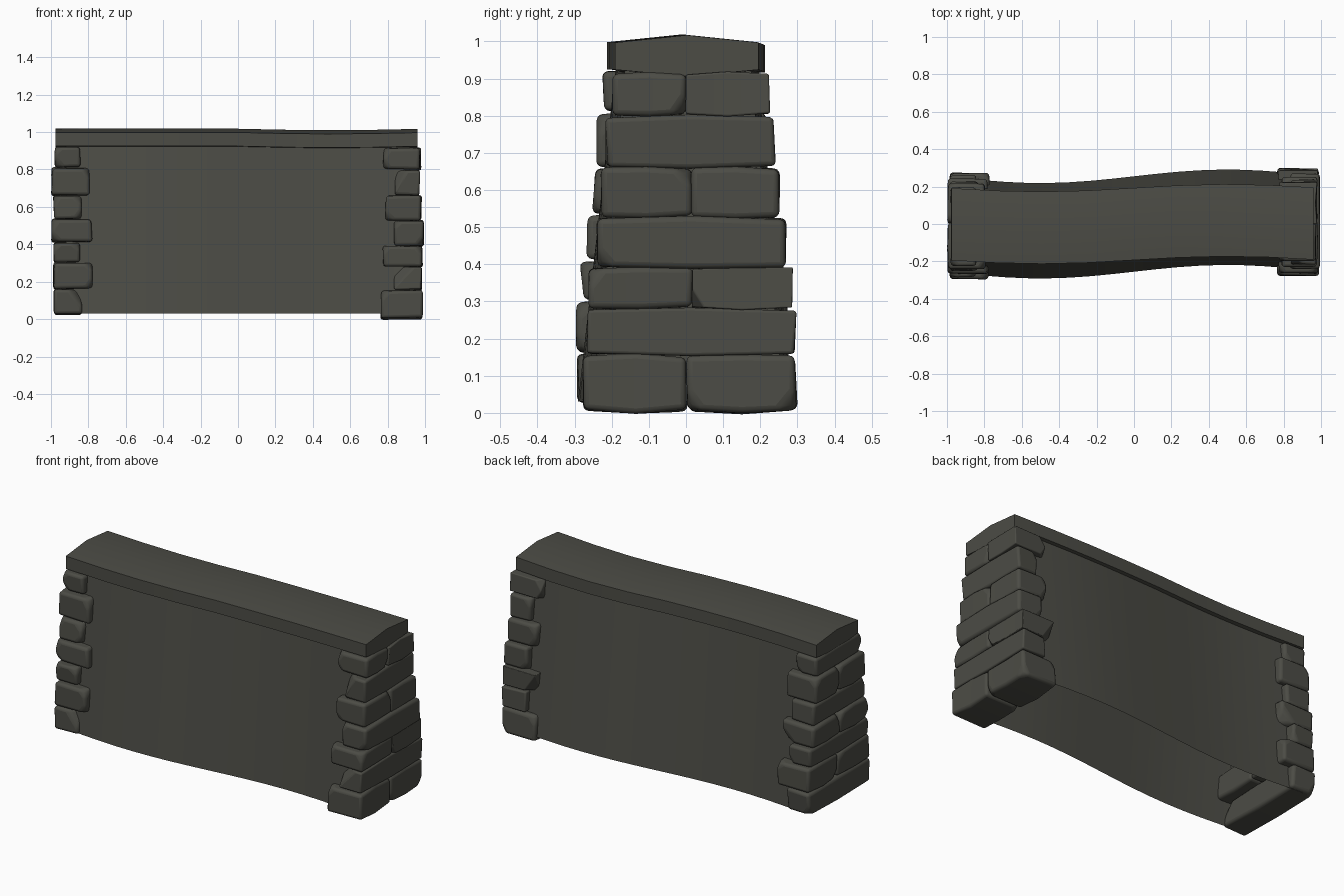
import bpy, bmesh, math, random
from mathutils import Vector

if "Cube" in bpy.data.objects:
    bpy.data.objects.remove(bpy.data.objects["Cube"])

random.seed(11)
mat = bpy.data.materials.new("dark grey stone")
mat.diffuse_color = (0.072, 0.072, 0.060, 1)
mat.use_nodes = True
mat.node_tree.nodes["Principled BSDF"].inputs["Base Color"].default_value = mat.diffuse_color


def finish(name, bm, angle=35):
    bmesh.ops.recalc_face_normals(bm, faces=bm.faces)
    me = bpy.data.meshes.new(name)
    bm.to_mesh(me)
    bm.free()
    me.materials.append(mat)
    me.shade_smooth()
    me.set_sharp_from_angle(angle=math.radians(angle))
    ob = bpy.data.objects.new(name, me)
    bpy.context.collection.objects.link(ob)
    return ob


def sway(x):
    # gentle S-curve of the wall in plan
    return math.sin(math.pi * x)


def loft(name, stations, section, close_ends, closed):
    # sweep a (y, z) section along x
    bm = bmesh.new()
    rings = [[bm.verts.new((x, y, z)) for y, z in section(x)] for x in stations]
    n = len(rings[0])
    for a, b in zip(rings, rings[1:]):
        for i in range(n if closed else n - 1):
            j = (i + 1) % n
            bm.faces.new((a[i], a[j], b[j], b[i]))
    if close_ends:
        bm.faces.new(rings[0])
        bm.faces.new(rings[-1])
    return finish(name, bm, 30)


# rendered wall body: tapering, swaying, open underneath
def body_section(x):
    s = 0.036 * sway(x)
    t = 0.02 * sway(x)
    return [(s - 0.255, 0.03), (t - 0.17, 0.925), (t + 0.17, 0.925), (s + 0.255, 0.03)]


loft("wall_body", [-0.92 + 1.84 * i / 16 for i in range(17)], body_section, True, False)


# coping slab along the top, ridged above and below
def cap_section(x):
    t = 0.02 * sway(x)
    d = -0.008 * max(0, math.sin(math.pi * x))
    w = 0.193
    return [(t - w, 0.925 + d), (t, 0.907 + d), (t + w, 0.925 + d),
            (t + w, 0.998 + d), (t, 1.018 + d), (t - w, 0.998 + d)]


loft("coping", [-0.975 + 1.935 * i / 8 for i in range(9)], cap_section, True, True)


def stone(name, lo, hi):
    # rough block: jittered, chipped at corners, then rounded
    lo, hi = Vector(lo), Vector(hi)
    mid, half = (lo + hi) / 2, (hi - lo) / 2
    bm = bmesh.new()
    bmesh.ops.create_cube(bm, size=2)
    long_edges = [e for e in bm.edges if abs(e.verts[0].co.y - e.verts[1].co.y) > 1]
    bmesh.ops.subdivide_edges(bm, edges=long_edges, cuts=1)
    for v in bm.verts:
        end = abs(v.co.y) > 0.5
        k = Vector((random.uniform(0.90, 1.0), random.uniform(0.94, 1.0),
                    random.uniform(0.86, 0.98) if end else random.uniform(0.99, 1.04)))
        v.co = Vector((v.co.x * half.x * k.x, v.co.y * half.y * k.y, v.co.z * half.z * k.z))
    for _ in range(3):
        n = Vector([random.choice((-1, 1)) * random.uniform(0.6, 1) for _ in range(3)])
        n = Vector((n.x, n.y, n.z * 0.8)).normalized()
        reach = max(v.co.dot(n) for v in bm.verts)
        r = bmesh.ops.bisect_plane(bm, geom=bm.verts[:] + bm.edges[:] + bm.faces[:],
                                   plane_co=n * (reach - 0.022), plane_no=n, clear_outer=True)
        cut = [g for g in r["geom_cut"] if isinstance(g, bmesh.types.BMEdge)]
        bmesh.ops.holes_fill(bm, edges=cut, sides=0)
    for v in bm.verts:
        v.co += mid
    ob = finish(name, bm, 40)
    b = ob.modifiers.new("rounded", 'BEVEL')
    b.width = 0.024
    b.segments = 3
    b.limit_method = 'ANGLE'
    b.angle_limit = math.radians(25)


# quoin stacks at both ends, courses alternating one long / two short stones
right = dict(side=1, z=[0.0, 0.155, 0.28, 0.39, 0.525, 0.66, 0.80, 0.915],
             inner=[0.76, 0.83, 0.77, 0.83, 0.785, 0.835, 0.77],
             outer=[0.99, 0.985, 0.99, 0.995, 0.985, 0.975, 0.98], first_double=True)
left = dict(side=-1, z=[0.025, 0.16, 0.30, 0.41, 0.535, 0.66, 0.81, 0.92],
            inner=[0.83, 0.77, 0.84, 0.775, 0.83, 0.79, 0.84],
            outer=[0.99, 0.99, 0.99, 1.0, 0.99, 1.0, 0.985], first_double=False)
widths = [0.29, 0.287, 0.277, 0.26, 0.243, 0.232, 0.215]

for label, c in (("right", right), ("left", left)):
    for i in range(7):
        s, w = c["side"], widths[i]
        xa, xb = sorted((s * c["inner"][i], s * c["outer"][i]))
        off = 0.012 * s
        z0, z1 = c["z"][i] - 0.001, c["z"][i + 1] + 0.003
        if (i % 2 == 0) == c["first_double"]:
            m = random.uniform(-0.005, 0.015)
            spans = [("front", off - w, m + 0.004), ("back", m - 0.004, off + w)]
        else:
            spans = [("through", off - w, off + w)]
        for part, ya, yb in spans:
            stone(f"{label}_{part}_stone_{i + 1}", (xa, ya, z0), (xb, yb, z1))
